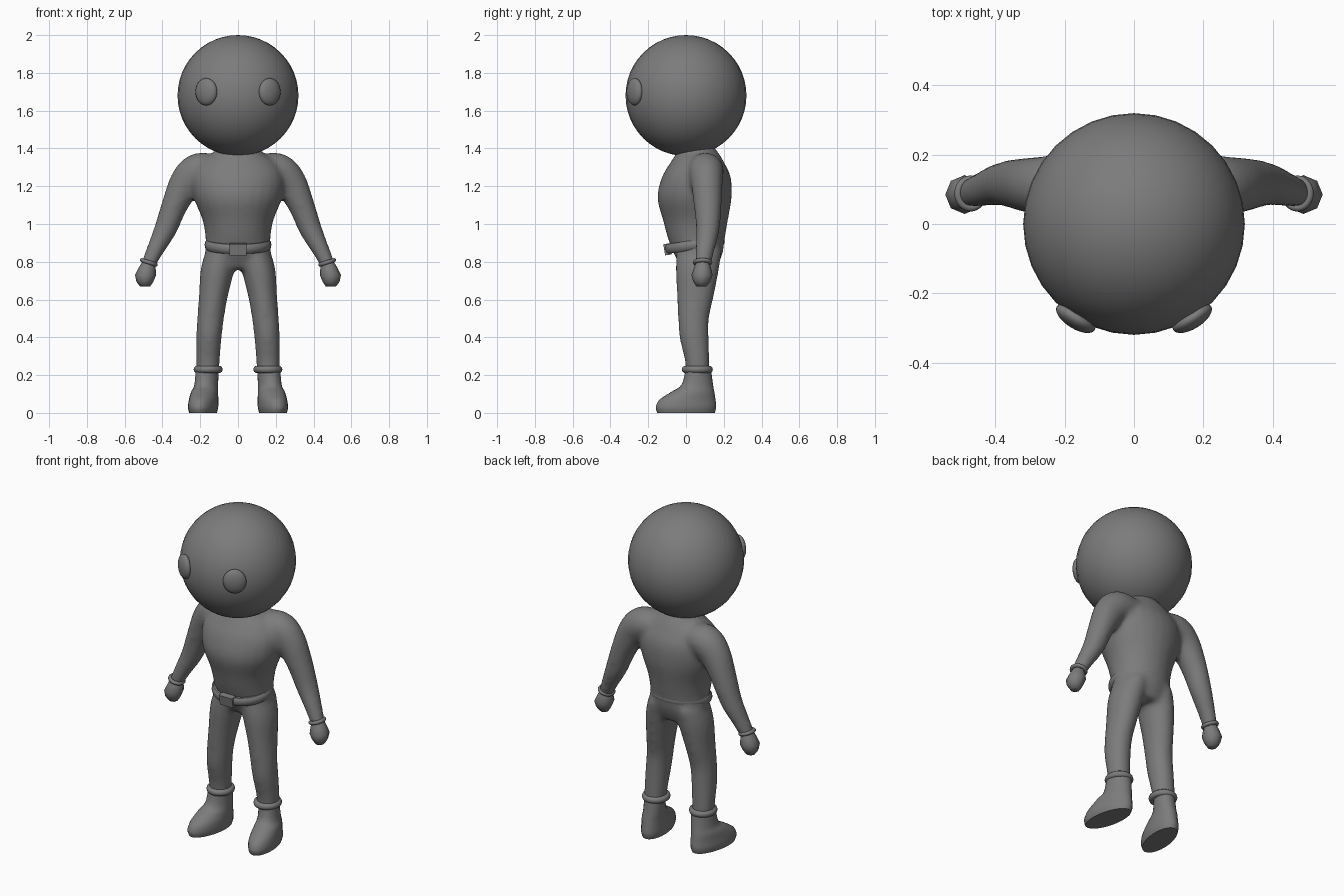
import bpy, bmesh
from math import sin, cos, pi, radians
from mathutils import Vector, Quaternion

cube = bpy.data.objects.get("Cube")
if cube:
    bpy.data.objects.remove(cube, do_unlink=True)

grey = bpy.data.materials.new("plain grey")
grey.use_nodes = True
grey.diffuse_color = (0.2, 0.2, 0.2, 1)
grey.node_tree.nodes["Principled BSDF"].inputs["Base Color"].default_value = (0.2, 0.2, 0.2, 1)


def add_object(name, bm, angle=40):
    bmesh.ops.recalc_face_normals(bm, faces=bm.faces)
    mesh = bpy.data.meshes.new(name)
    bm.to_mesh(mesh)
    bm.free()
    obj = bpy.data.objects.new(name, mesh)
    bpy.context.collection.objects.link(obj)
    mesh.materials.append(grey)
    bpy.ops.object.select_all(action='DESELECT')
    obj.select_set(True)
    bpy.context.view_layer.objects.active = obj
    bpy.ops.object.shade_smooth_by_angle(angle=radians(angle))
    return obj


def refine(rows, steps):
    """Curve smoothly through rows of numbers."""
    out = []
    last = len(rows) - 1
    for i in range(last):
        a, b, c, d = (rows[max(0, min(last, i + k))] for k in (-1, 0, 1, 2))
        for j in range(steps):
            t = j / steps
            out.append([q + t * (r - p) / 2 + t * t * (p - 2.5 * q + 2 * r - s / 2)
                        + t ** 3 * (1.5 * (q - r) + (s - p) / 2)
                        for p, q, r, s in zip(a, b, c, d)])
    return out + [list(rows[last])]


def loft(bm, rows, side=1, follow=False, segments=24, steps=4, splay=0):
    """Skin ellipses given as x, y, z, half width, half depth."""
    rows = refine(rows, steps)
    rings = []
    for i, (x, y, z, rx, ry) in enumerate(rows):
        turn = Quaternion()
        if follow:
            a, b = rows[max(0, i - 1)], rows[min(len(rows) - 1, i + 1)]
            turn = Vector((0, 0, -1)).rotation_difference(Vector(b[:3]) - Vector(a[:3]))
        ring = []
        for k in range(segments):
            t = 2 * pi * k / segments
            p = Vector((x, y, z)) + turn @ Vector((rx * cos(t), ry * sin(t), 0))
            ring.append(bm.verts.new((side * (p.x - splay * (p.y - y)), p.y, p.z)))
        rings.append(ring)
    for low, high in zip(rings, rings[1:]):
        for k in range(segments):
            n = (k + 1) % segments
            bm.faces.new((low[k], low[n], high[n], high[k]))
    bm.faces.new(rings[0])
    bm.faces.new(rings[-1])


def band(name, centre, rx, ry, tube, height, tilt):
    """Elliptical ring with a rounded section."""
    bm = bmesh.new()
    turn = Quaternion((0, 1, 0), tilt[1]) @ Quaternion((1, 0, 0), tilt[0])
    count, sides = 32, 10
    grid = []
    for i in range(count):
        a = 2 * pi * i / count
        grid.append([])
        for j in range(sides):
            b = 2 * pi * j / sides
            p = Vector(((rx + tube * cos(b)) * cos(a), (ry + tube * cos(b)) * sin(a), height * sin(b)))
            grid[-1].append(bm.verts.new(Vector(centre) + turn @ p))
    for i in range(count):
        for j in range(sides):
            n, m = (i + 1) % count, (j + 1) % sides
            bm.faces.new((grid[i][j], grid[n][j], grid[n][m], grid[i][m]))
    return add_object(name, bm)


# Body: overlapping torso, legs and arms fused into one smooth skin
torso = [(0, 0.07, 0.76, 0.13, 0.09), (0, 0.065, 0.84, 0.172, 0.128), (0, 0.055, 0.92, 0.172, 0.15),
         (0, 0.05, 1.02, 0.188, 0.172), (0, 0.045, 1.14, 0.235, 0.197), (0, 0.055, 1.25, 0.245, 0.182),
         (0, 0.06, 1.33, 0.2, 0.14), (0, 0.06, 1.38, 0.13, 0.11), (0, 0.04, 1.43, 0.1, 0.09)]
leg = [(0.085, 0.07, 0.86, 0.085, 0.12), (0.108, 0.06, 0.76, 0.09, 0.115), (0.13, 0.05, 0.62, 0.077, 0.098),
       (0.145, 0.04, 0.5, 0.071, 0.082), (0.154, 0.043, 0.4, 0.068, 0.078),
       (0.16, 0.06, 0.27, 0.063, 0.065), (0.16, 0.062, 0.2, 0.06, 0.065)]
arm = [(0.12, 0.1, 1.29, 0.08, 0.09), (0.21, 0.105, 1.28, 0.096, 0.095), (0.275, 0.11, 1.22, 0.088, 0.085),
       (0.335, 0.115, 1.1, 0.07, 0.074), (0.385, 0.115, 0.97, 0.06, 0.062),
       (0.44, 0.1, 0.86, 0.046, 0.05), (0.477, 0.088, 0.78, 0.038, 0.042)]
bm = bmesh.new()
loft(bm, torso)
for side in (1, -1):
    loft(bm, leg, side)
    loft(bm, arm, side, follow=True)
body = add_object("body", bm)
remesh = body.modifiers.new("fuse", 'REMESH')
remesh.mode = 'VOXEL'
remesh.voxel_size = 0.014
remesh.use_smooth_shade = True
soften = body.modifiers.new("soften", 'SMOOTH')
soften.factor = 0.5
soften.iterations = 10

# Head
bm = bmesh.new()
bmesh.ops.create_uvsphere(bm, u_segments=32, v_segments=24, radius=0.32)
bmesh.ops.translate(bm, verts=bm.verts, vec=(0, 0, 1.68))
add_object("head", bm)

# Belt and buckle
band("belt", (0, 0.045, 0.89), 0.16, 0.144, 0.017, 0.027, (radians(9), 0))
bm = bmesh.new()
bmesh.ops.create_cube(bm, size=1)
bmesh.ops.scale(bm, verts=bm.verts, vec=(0.088, 0.035, 0.06))
bmesh.ops.rotate(bm, verts=bm.verts, matrix=Quaternion((1, 0, 0), radians(9)).to_matrix())
bmesh.ops.translate(bm, verts=bm.verts, vec=(0, -0.098, 0.866))
add_object("buckle", bm)

boot = [(0.185, 0, 0, 0.07, 0.152), (0.185, 0, 0.03, 0.077, 0.16), (0.182, 0.008, 0.07, 0.075, 0.148),
        (0.177, 0.035, 0.11, 0.07, 0.115), (0.168, 0.06, 0.15, 0.062, 0.083), (0.163, 0.065, 0.24, 0.06, 0.066)]
hand = [(0.475, 0.088, 0.8, 0.032, 0.035), (0.482, 0.087, 0.765, 0.046, 0.046), (0.489, 0.085, 0.73, 0.056, 0.056),
        (0.493, 0.083, 0.695, 0.045, 0.045), (0.492, 0.082, 0.668, 0.026, 0.026)]

for side, word in ((1, "left"), (-1, "right")):
    # Eyes: flattened spheres facing outward from the head
    bm = bmesh.new()
    bmesh.ops.create_uvsphere(bm, u_segments=24, v_segments=16, radius=0.072)
    bmesh.ops.scale(bm, verts=bm.verts, vec=(0.9, 0.42, 1))
    bmesh.ops.rotate(bm, verts=bm.verts, matrix=Quaternion((0, 0, 1), side * radians(32)).to_matrix())
    bmesh.ops.translate(bm, verts=bm.verts, vec=(side * 0.168, -0.272, 1.7))
    add_object(word + "_eye", bm)
    # Boots with flat soles, and their cuffs
    bm = bmesh.new()
    loft(bm, boot, side, splay=0.14)
    add_object(word + "_boot", bm)
    band(word + "_boot_cuff", (side * 0.158, 0.06, 0.23), 0.06, 0.065, 0.017, 0.019, (0, 0))
    # Hands and wrist cuffs
    bm = bmesh.new()
    loft(bm, hand, side, segments=8, steps=1)
    add_object(word + "_hand", bm, 60)
    band(word + "_wrist_cuff", (side * 0.472, 0.088, 0.797), 0.038, 0.041, 0.011, 0.011, (0, -side * radians(18)))
